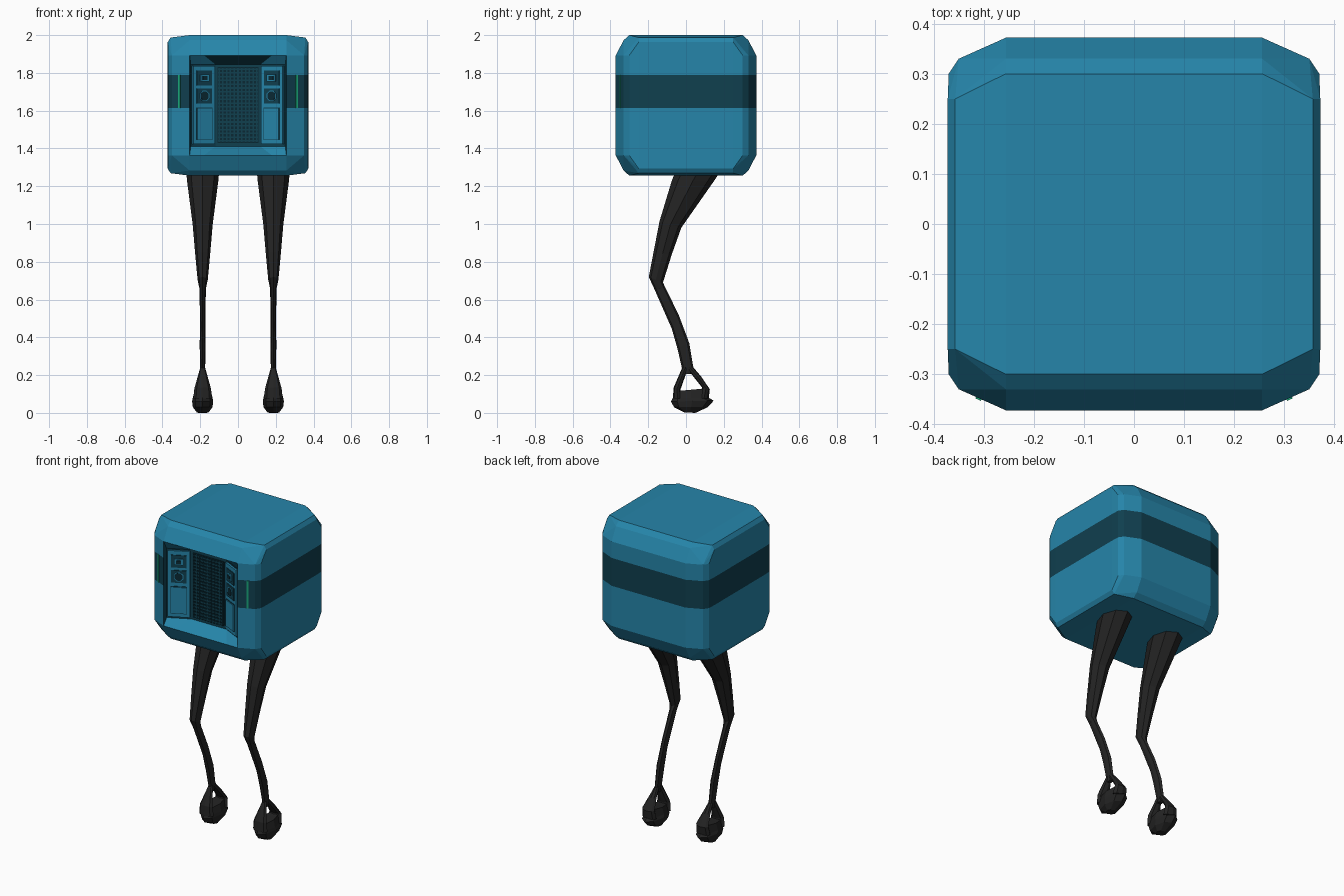
import bpy
import bmesh
from math import sin, cos, pi, atan2
from mathutils import Matrix, Vector

if "Cube" in bpy.data.objects:
    bpy.data.objects.remove(bpy.data.objects["Cube"], do_unlink=True)


def material(name, r, g, b):
    m = bpy.data.materials.new(name)
    m.use_nodes = True
    m.diffuse_color = (r, g, b, 1)
    m.node_tree.nodes["Principled BSDF"].inputs["Base Color"].default_value = (r, g, b, 1)
    return m


BLUE = material("teal blue", 0.019, 0.235, 0.40)
DARK = material("dark teal", 0.005, 0.05, 0.078)
MESH = material("grille shadow", 0.003, 0.022, 0.034)
GREEN = material("light green", 0.01, 0.38, 0.19)
BLACK = material("leg black", 0.017, 0.017, 0.017)


def finish(name, bm, *mats):
    me = bpy.data.meshes.new(name)
    bm.to_mesh(me)
    bm.free()
    for m in mats:
        me.materials.append(m)
    ob = bpy.data.objects.new(name, me)
    bpy.context.collection.objects.link(ob)
    return ob


def add_box(bm, frame, pos, size):
    bmesh.ops.create_cube(bm, size=1, matrix=frame @ Matrix.Translation(pos)
                          @ Matrix.Diagonal((*size, 1)))


def box(name, frame, pos, size, mat):
    bm = bmesh.new()
    add_box(bm, frame, pos, size)
    return finish(name, bm, mat)


def loft(bm, sections, sides=8):
    """Tube through sections given as (front y, front z, back y, back z, half width)."""
    rings = []
    for fy, fz, by, bz, w in sections:
        ring = []
        for k in range(sides):
            a = 2 * pi * k / sides
            t = (1 - cos(a)) / 2
            ring.append(bm.verts.new((w * sin(a), fy + (by - fy) * t, fz + (bz - fz) * t)))
        rings.append(ring)
    for a, b in zip(rings, rings[1:]):
        for k in range(sides):
            n = (k + 1) % sides
            bm.faces.new((a[k], a[n], b[n], b[k]))
    bm.faces.new(rings[0])
    bm.faces.new(rings[-1][::-1])


# Body shell: hull of one octant of corner points, mirrored eight ways
MID = 1.628
BAND = (1.615, 1.79)
octant = [(.256, .372, .265), (.256, .33, .345), (.256, .30, .372), (.357, .25, .359),
          (.372, .25, .335), (.37, .30, .265), (.35, .33, .265)]
bm = bmesh.new()
for x, y, z in octant:
    for sx in (-1, 1):
        for sy in (-1, 1):
            for sz in (-1, 1):
                bm.verts.new((x * sx, y * sy, MID + z * sz))
bmesh.ops.convex_hull(bm, input=bm.verts[:])
bmesh.ops.dissolve_limit(bm, angle_limit=0.01, verts=bm.verts[:], edges=bm.edges[:])
for z in BAND:
    bmesh.ops.bisect_plane(bm, geom=bm.verts[:] + bm.edges[:] + bm.faces[:],
                           plane_co=(0, 0, z), plane_no=(0, 0, 1))
bmesh.ops.recalc_face_normals(bm, faces=bm.faces[:])
for f in bm.faces:
    f.material_index = int(BAND[0] < f.calc_center_median().z < BAND[1])
front = [f for f in bm.faces if f.calc_center_median().y < -.3715]
bmesh.ops.delete(bm, geom=front, context='FACES')
finish("body_shell", bm, BLUE, DARK)

# Front recess: sloped sill and ceiling leading to three back walls
outer = [(-.256, -.372), (-.18, -.372), (.18, -.372), (.256, -.372)]
inner = [(-.25, -.352), (-.12, -.287), (.12, -.287), (.25, -.352)]
bm = bmesh.new()


def row(plan, z):
    return [bm.verts.new((x, y, z)) for x, y in plan]


sill, low, high, lintel = row(outer, 1.363), row(inner, 1.41), row(inner, 1.845), row(outer, 1.893)
for a, b in ((sill, low), (low, high), (high, lintel)):
    for i in range(3):
        f = bm.faces.new((a[i], a[i + 1], b[i + 1], b[i]))
        f.material_index = int(a is low or (a is high and i == 1))
for i, order in ((0, 1), (3, -1)):
    f = bm.faces.new((sill[i], low[i], high[i], lintel[i])[::order])
    f.material_index = 1
finish("front_recess", bm, BLUE, DARK)

# Grille: dark backing and a lattice of thin bars
I = Matrix.Identity(4)
box("grille_backing", I, (0, -.29, 1.63), (.215, .006, .40), MESH)
bm = bmesh.new()
for i in range(11):
    add_box(bm, I, (-.1 + .02 * i, -.296, 1.63), (.008, .008, .40))
for i in range(20):
    add_box(bm, I, (0, -.296, 1.44 + .02 * i), (.21, .006, .008))
finish("grille_bars", bm, DARK)

for side, label in ((1, "left"), (-1, "right")):
    # Angled instrument column with two sockets and a raised door
    F = Matrix.Translation((side * .185, -.3195, 0)) @ Matrix.Rotation(-side * atan2(1, 2), 4, 'Z')
    box(label + "_column", F, (0, -.006, 1.63), (.128, .012, .415), BLUE)
    for part, z in (("upper", 1.773), ("lower", 1.678)):
        box(f"{label}_{part}_socket", F, (0, -.0125, z), (.088, .007, .078), DARK)
    box(label + "_door_frame", F, (0, -.0125, 1.53), (.096, .005, .172), DARK)
    box(label + "_door", F, (0, -.015, 1.53), (.088, .01, .164), BLUE)
    box(label + "_camera", F, (0, -.018, 1.773), (.05, .012, .036), BLUE)
    box(label + "_camera_lens", F, (0, -.0245, 1.773), (.028, .005, .02), MESH)
    for part, r, d, mat in (("ring", .03, .018, BLUE), ("cone", .025, .022, MESH)):
        bm = bmesh.new()
        bmesh.ops.create_cone(bm, cap_ends=True, segments=8, radius1=r, radius2=r, depth=d,
                              matrix=F @ Matrix.Translation((0, -.01, 1.678))
                              @ Matrix.Rotation(pi / 2, 4, 'X') @ Matrix.Rotation(pi / 8, 4, 'Z'))
        finish(f"{label}_speaker_{part}", bm, mat)

    # Green light strip on the angled front corner
    G = Matrix.Translation((side * .31, -.348, 0)) @ Matrix.Rotation(side * .42, 4, 'Z')
    box(label + "_light_strip", G, (0, 0, sum(BAND) / 2), (.012, .006, BAND[1] - BAND[0]), GREEN)

    # Leg: thigh, knee and shin as one faceted tube
    bm = bmesh.new()
    loft(bm, [(-.05, 1.29, .19, 1.29, .088), (-.075, 1.23, .15, 1.23, .083),
              (-.14, 1.015, -.025, .98, .053), (-.172, .85, -.075, .84, .040),
              (-.197, .72, -.122, .69, .027), (-.165, .65, -.11, .665, .017),
              (-.075, .445, -.037, .515, .014), (-.045, .34, .017, .37, .016),
              (-.02, .23, .04, .235, .013), (-.008, .205, .025, .205, .014)])
    # Two ankle struts with an open gap between them
    loft(bm, [(-.02, .24, .012, .24, .013), (-.065, .135, -.03, .122, .044),
              (-.07, .075, -.02, .075, .05)])
    loft(bm, [(.002, .24, .04, .24, .013), (.045, .185, .082, .19, .026),
              (.085, .135, .126, .125, .042), (.07, .075, .12, .075, .048)])
    # Hoof with a wider sole
    loft(bm, [(-.055, .115, .11, .13, .042), (-.07, .08, .12, .08, .052),
              (-.08, .06, .147, .065, .056), (-.063, .03, .115, .03, .052),
              (-.01, .003, .05, 0, .03)])
    bmesh.ops.recalc_face_normals(bm, faces=bm.faces[:])
    leg = finish(label + "_leg", bm, BLACK)
    leg.location = Vector((side * .187, 0, 0))
